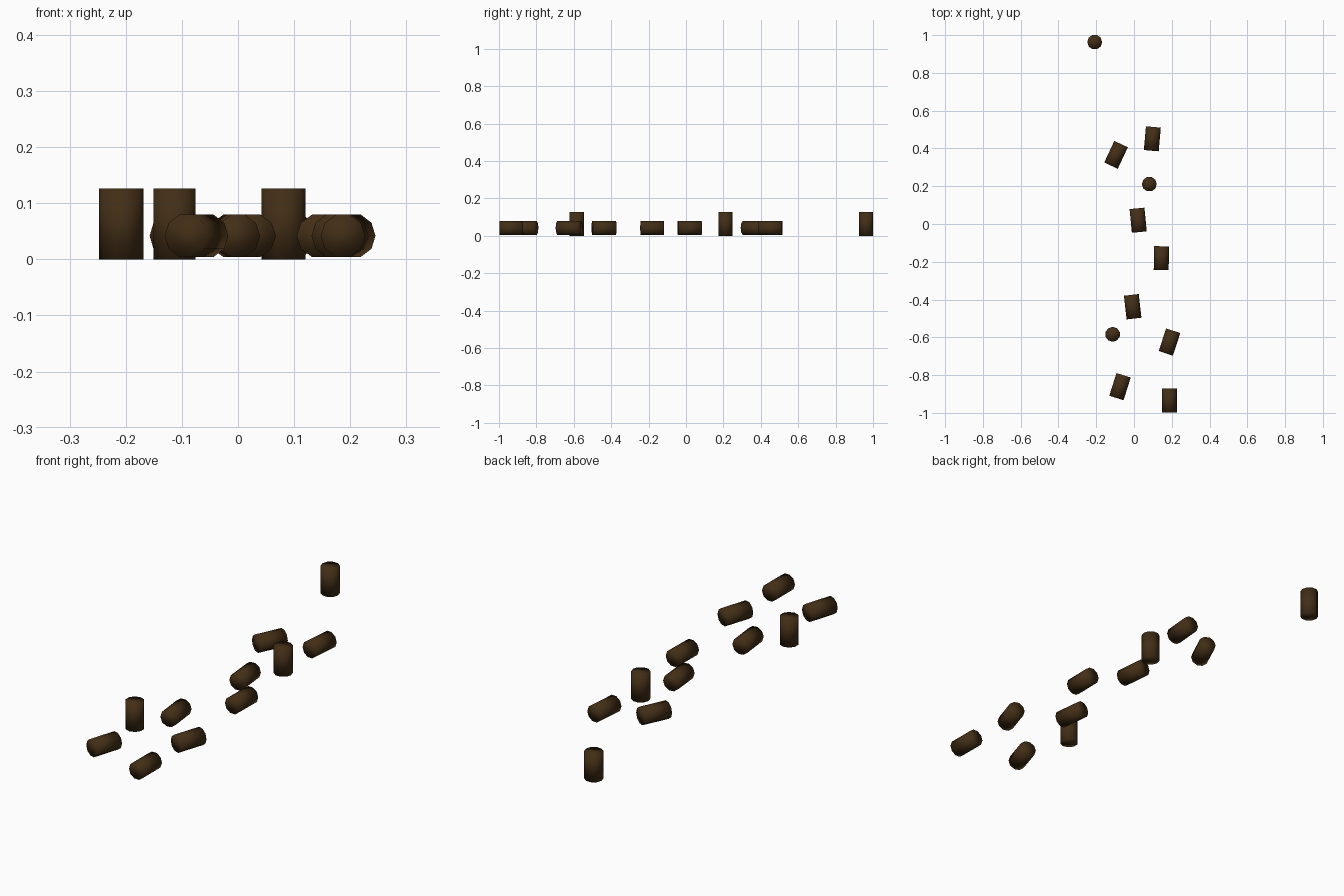
import bpy
import math
from mathutils import Matrix

if "Cube" in bpy.data.objects:
    bpy.data.objects.remove(bpy.data.objects["Cube"])

R, L = 0.0395, 0.126      # barrel radius and length

mat = bpy.data.materials.new("dark_brown")
mat.diffuse_color = (0.055, 0.027, 0.008, 1)
mat.use_nodes = True
mat.node_tree.nodes["Principled BSDF"].inputs["Base Color"].default_value = mat.diffuse_color


def barrel(name, matrix):
    """Ten-sided, fully smooth-shaded cylinder."""
    bpy.ops.mesh.primitive_cylinder_add(vertices=10, radius=R, depth=L)
    ob = bpy.context.object
    ob.name = name
    # spin so that a corner points along x
    ob.data.transform(matrix @ Matrix.Rotation(math.radians(90), 4, 'Z'))
    ob.data.materials.append(mat)
    for p in ob.data.polygons:
        p.use_smooth = True


# Upright barrels: x, y, spin
standing = [(-0.208, 0.963, 0), (0.081, 0.211, 0), (-0.113, -0.584, 18)]
for i, (x, y, a) in enumerate(standing):
    barrel(f"standing_barrel_{i + 1}",
           Matrix.Translation((x, y, L / 2)) @ Matrix.Rotation(math.radians(a), 4, 'Z'))

# Barrels lying on their side: x, y, heading clockwise from +y
lying = [(-0.095, 0.366, 25), (0.097, 0.451, 5), (0.022, 0.020, -5.5),
         (0.145, -0.181, 1), (-0.007, -0.438, -6.5), (0.188, -0.625, 18),
         (-0.074, -0.861, 17.5), (0.187, -0.935, 0)]
for i, (x, y, a) in enumerate(lying):
    barrel(f"lying_barrel_{i + 1}",
           Matrix.Translation((x, y, 0.042))
           @ Matrix.Rotation(math.radians(-a), 4, 'Z')
           @ Matrix.Rotation(math.radians(90), 4, 'X'))
